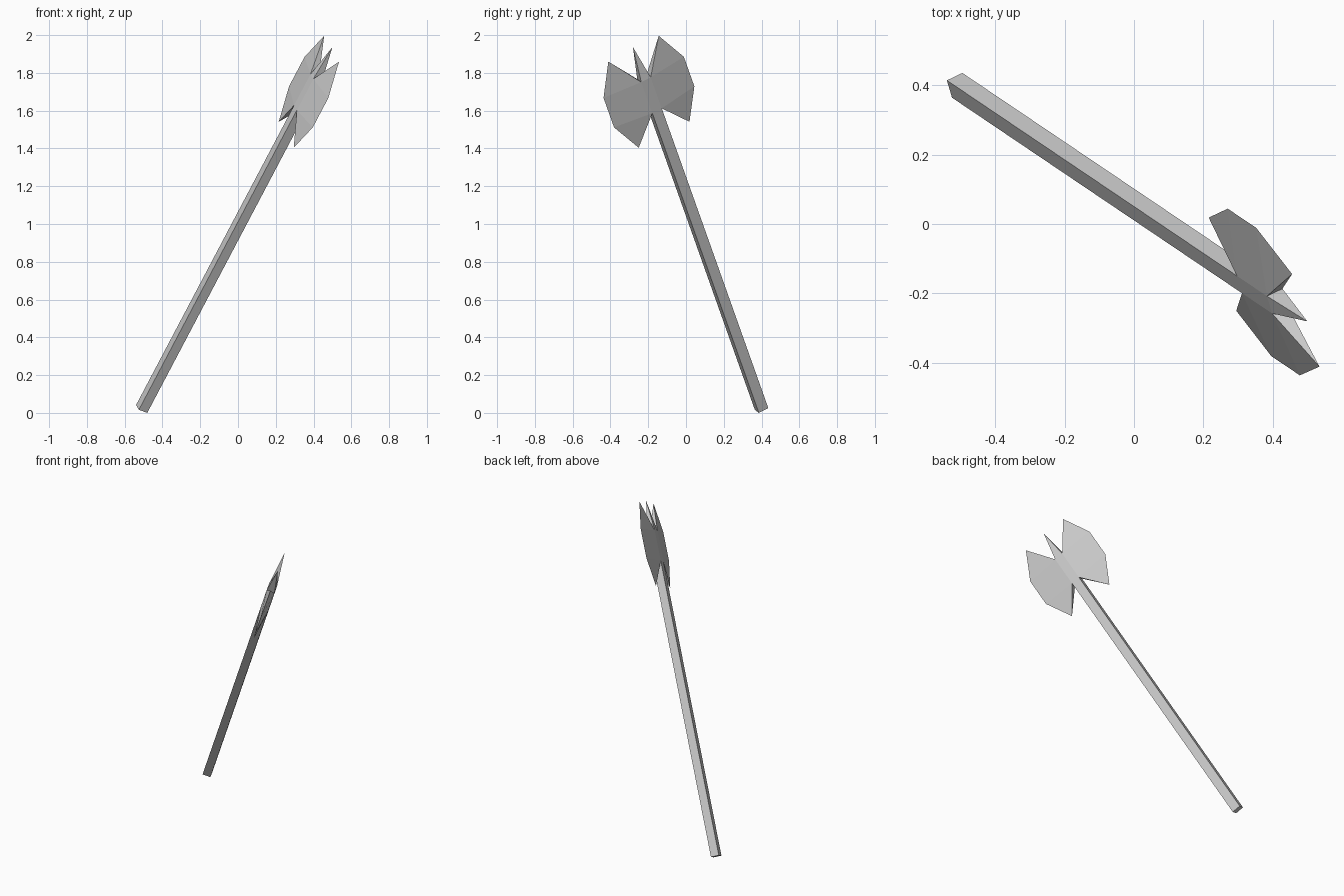
import bpy
import bmesh
from mathutils import Matrix, Vector

cube = bpy.data.objects.get("Cube")
if cube:
    bpy.data.objects.remove(cube, do_unlink=True)

# One plain grey for the whole axe
grey = bpy.data.materials.new("plain grey")
grey.use_nodes = True
grey.diffuse_color = (0.6, 0.6, 0.6, 1)
grey.node_tree.nodes["Principled BSDF"].inputs["Base Color"].default_value = (0.6, 0.6, 0.6, 1)

# Leaning frame: local x runs across the blades, y through their thickness, z up the shaft
up = Vector((0.445, -0.30, 0.844)).normalized()
across = Vector((-0.252, 0.859, 0.445))
across = (across - up * across.dot(up)).normalized()
through = up.cross(across)
frame = Matrix.Translation((-0.51, 0.40, 0.021)) @ Matrix((across, through, up)).transposed().to_4x4()

HALF_W, HALF_T = 0.029, 0.026      # shaft half sizes
LOW, HIGH, TIP = 1.88, 2.075, 2.27  # blade root and spike heights


def make_object(name, bm):
    bmesh.ops.recalc_face_normals(bm, faces=bm.faces)
    mesh = bpy.data.meshes.new(name)
    bm.to_mesh(mesh)
    bm.free()
    mesh.materials.append(grey)
    obj = bpy.data.objects.new(name, mesh)
    bpy.context.collection.objects.link(obj)
    obj.matrix_world = frame
    return obj


def ring(bm, z):
    return [bm.verts.new((sx * HALF_W, sy * HALF_T, z))
            for sx, sy in ((-1, -1), (1, -1), (1, 1), (-1, 1))]


# Square shaft
bm = bmesh.new()
bottom, top = ring(bm, 0), ring(bm, HIGH)
bm.faces.new(bottom)
for i in range(4):
    j = (i + 1) % 4
    bm.faces.new((bottom[i], bottom[j], top[j], top[i]))

# Pointed spike closing the shaft
point = bm.verts.new((0, 0, TIP))
for i in range(4):
    bm.faces.new((top[i], top[(i + 1) % 4], point))
make_object("shaft_and_spike", bm)


# Wedge blades flaring from the shaft to a sharp outer edge
def make_blade(name, side):
    bm = bmesh.new()
    edge = [bm.verts.new((side * x, 0, z))
            for x, z in ((0.155, 2.26), (0.247, 2.08), (0.247, 1.895), (0.156, 1.72))]
    roots = []
    for sy in (-1, 1):
        high = bm.verts.new((side * HALF_W, sy * HALF_T, HIGH))
        low = bm.verts.new((side * HALF_W, sy * HALF_T, LOW))
        roots.append((high, low))
        bm.faces.new((high, edge[0], edge[1]))
        bm.faces.new((high, edge[1], edge[2], low))
        bm.faces.new((low, edge[2], edge[3]))
    (high_a, low_a), (high_b, low_b) = roots
    bm.faces.new((high_a, high_b, edge[0]))
    bm.faces.new((low_a, low_b, edge[3]))
    make_object(name, bm)


make_blade("upper_blade", 1)
make_blade("lower_blade", -1)
